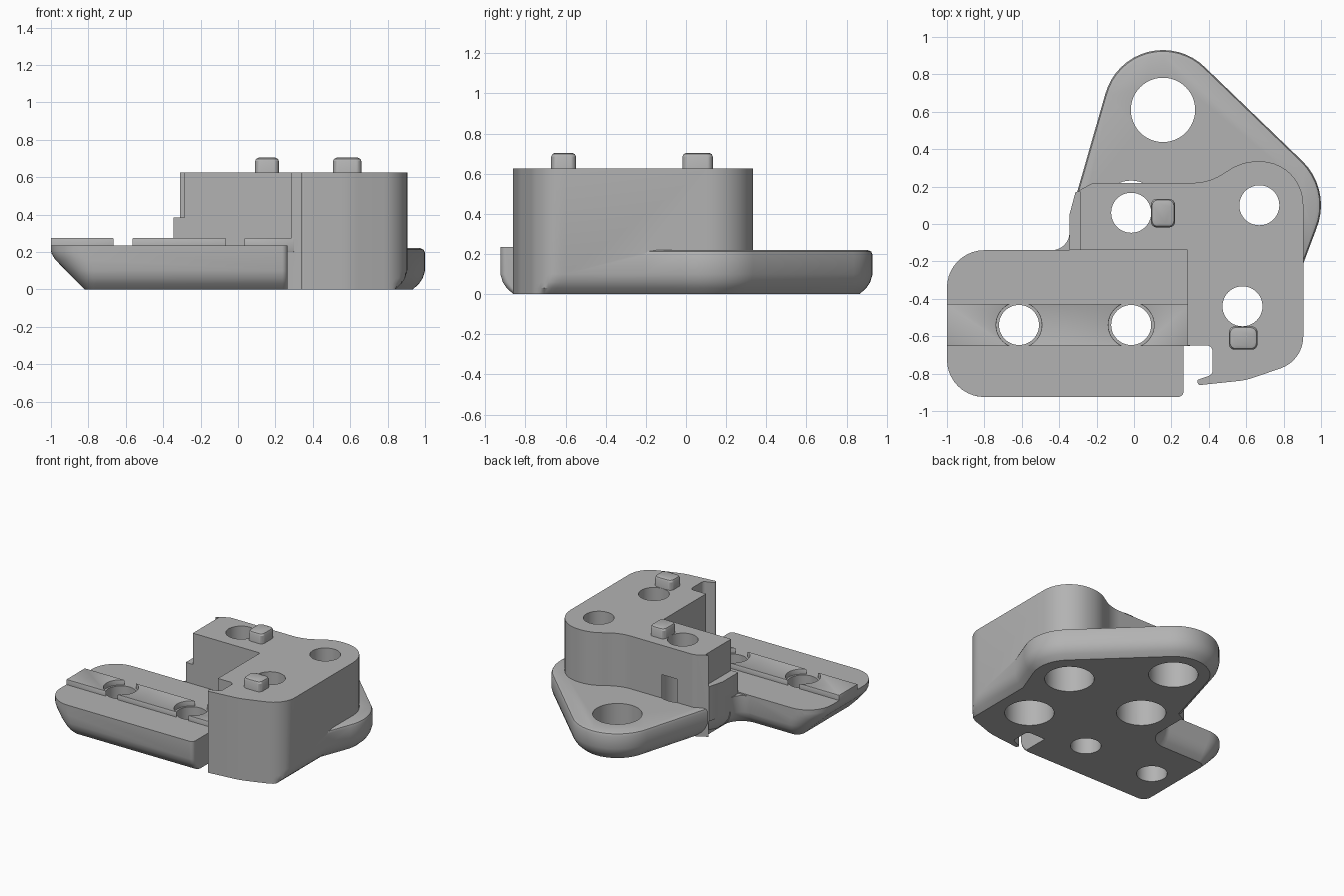
import bpy, bmesh, math
from mathutils import Vector

cube = bpy.data.objects.get("Cube")
if cube:
    bpy.data.objects.remove(cube, do_unlink=True)

grey = bpy.data.materials.new("plain_grey")
grey.use_nodes = True
grey.diffuse_color = (0.45, 0.45, 0.45, 1)
grey.node_tree.nodes["Principled BSDF"].inputs["Base Color"].default_value = grey.diffuse_color

# (height, inset) steps of the rounded lower edge
LOWER = [(0, 0.065), (0.03, 0.032), (0.06, 0.012), (0.1, 0)]


def make(name, bm):
    bmesh.ops.recalc_face_normals(bm, faces=bm.faces[:])
    mesh = bpy.data.meshes.new(name)
    bm.to_mesh(mesh)
    bm.free()
    mesh.materials.append(grey)
    obj = bpy.data.objects.new(name, mesh)
    bpy.context.collection.objects.link(obj)
    return obj


def apply(obj, mod):
    bpy.ops.object.select_all(action='DESELECT')
    bpy.context.view_layer.objects.active = obj
    obj.select_set(True)
    bpy.ops.object.modifier_apply(modifier=mod.name)


def combine(obj, other, operation):
    mod = obj.modifiers.new("combine", 'BOOLEAN')
    mod.operation, mod.solver, mod.object = operation, 'EXACT', other
    apply(obj, mod)
    bpy.data.objects.remove(other, do_unlink=True)


def bevel(obj, width, segments=3):
    mod = obj.modifiers.new("bevel", 'BEVEL')
    mod.width, mod.segments = width, segments
    mod.limit_method, mod.angle_limit = 'ANGLE', math.radians(50)
    apply(obj, mod)


def smooth(obj):
    bpy.ops.object.select_all(action='DESELECT')
    bpy.context.view_layer.objects.active = obj
    obj.select_set(True)
    bpy.ops.object.shade_smooth_by_angle(angle=math.radians(30))


def rounded(corners, steps=10):
    """Outline through (x, y, radius) corners, each turned into an arc."""
    pts = []
    for i, (x, y, r) in enumerate(corners):
        p = Vector((x, y))
        if r == 0:
            pts.append(p)
            continue
        a = (Vector(corners[i - 1][:2]) - p).normalized()
        b = (Vector(corners[(i + 1) % len(corners)][:2]) - p).normalized()
        half = a.angle(b) / 2
        centre = p + (a + b).normalized() * (r / math.sin(half))
        start = p + a * (r / math.tan(half)) - centre
        end = p + b * (r / math.tan(half)) - centre
        turn = start.angle_signed(end)
        for k in range(steps + 1):
            t = -turn * k / steps
            c, s = math.cos(t), math.sin(t)
            pts.append(centre + Vector((start.x * c - start.y * s, start.x * s + start.y * c)))
    return pts


def loft(name, layers):
    """Solid through (z, outline) layers with equal point counts."""
    bm = bmesh.new()
    rings = [[bm.verts.new((p[0], p[1], z)) for p in pts] for z, pts in layers]
    for lo, hi in zip(rings, rings[1:]):
        for i in range(len(lo)):
            bm.faces.new((lo[i - 1], lo[i], hi[i], hi[i - 1]))
    bm.faces.new(rings[0][::-1])
    bm.faces.new(rings[-1])
    return make(name, bm)


def hull(name, layers):
    """Convex solid around (z, outline) layers."""
    bm = bmesh.new()
    for z, pts in layers:
        for p in pts:
            bm.verts.new((p[0], p[1], z))
    res = bmesh.ops.convex_hull(bm, input=bm.verts[:])
    spare = {v for v in res["geom_interior"] + res["geom_unused"]
             if isinstance(v, bmesh.types.BMVert)}
    bmesh.ops.delete(bm, geom=list(spare), context='VERTS')
    bmesh.ops.dissolve_limit(bm, angle_limit=0.005, verts=bm.verts[:], edges=bm.edges[:])
    return make(name, bm)


def box(name, x0, x1, y0, y1, z0, z1):
    pts = [(x0, y0), (x1, y0), (x1, y1), (x0, y1)]
    return loft(name, [(z0, pts), (z1, pts)])


def circle(x, y, r, n=48):
    return [(x + r * math.cos(math.tau * k / n), y + r * math.sin(math.tau * k / n))
            for k in range(n)]


def drill(obj, x, y, r, z0=-0.1, z1=1):
    pts = circle(x, y, r)
    combine(obj, loft("drill", [(z0, pts), (z1, pts)]), 'DIFFERENCE')


# Tall block with the thin front hook; its right flank is rounded underneath
outline = rounded([
    (-0.285, -0.14, 0), (0.285, -0.14, 0), (0.285, -0.65, 0), (0.42, -0.65, 0.03),
    (0.42, -0.805, 0.03), (0.335, -0.835, 0.012), (0.345, -0.862, 0.012),
    (0.6, -0.835, 0.4), (0.905, -0.73, 0.18), (0.905, 0.335, 0.23),
    (0.58, 0.335, 0.28), (0.4, 0.22, 0.3), (-0.22, 0.22, 0.08),
    (-0.31, 0.17, 0), (-0.285, 0.17, 0)])
layers = [(z, [(min(p.x, 0.905 - d), p.y) for p in outline]) for z, d in LOWER]
body = loft("mount_body", layers + [(0.625, outline)])


# Low foot with a long slope on its outer end
def foot_ring(z, slope, d, r):
    x0, y0, y1 = -1 + slope, -0.925 + d, -0.14 - d
    return z, rounded([(x0, y0, r), (0.265, y0, 0.03), (0.265, y1, 0.03), (x0, y1, r)])


foot = hull("foot", [
    foot_ring(0, 0.18, 0.065, 0.06), foot_ring(0.03, 0.15, 0.032, 0.09),
    foot_ring(0.06, 0.12, 0.012, 0.12), foot_ring(0.1, 0.08, 0, 0.15),
    foot_ring(0.16, 0.022, 0, 0.185), foot_ring(0.19, 0.004, 0, 0.195),
    foot_ring(0.205, 0, 0, 0.2), foot_ring(0.235, 0, 0, 0.2)])
combine(body, foot, 'UNION')
combine(body, box("web", -0.28, 0.5, -0.65, -0.13, 0, 0.235), 'UNION')

# Rear tab wrapped around four discs
discs = [(0.155, 0.61, 0.32), (0.67, 0.1, 0.33), (0.7, -0.18, 0.203), (-0.145, 0, 0.2)]
tab = hull("rear_tab", [
    (z, [p for x, y, r in discs for p in circle(x, y, r - d)])
    for z, d in LOWER + [(0.195, 0), (0.212, 0.007), (0.22, 0.025)]])
combine(body, tab, 'UNION')

# Concave web between foot and tab
web = []
for z, d in LOWER + [(0.225, 0)]:
    arc = [(-0.44 + (0.095 + d) * math.cos(a), -0.045 - (0.095 + d) * math.sin(a))
           for a in [math.pi / 2 * k / 10 for k in range(11)]]
    web.append((z, arc + [(-0.44, -0.3), (-0.1, -0.3), (-0.1, -0.045)]))
combine(body, loft("corner_web", web), 'UNION')

# Side ledge below the notch
ledge = [(-0.345, -0.14), (-0.345, 0.05), (-0.313, 0.17), (-0.2, 0.17), (-0.2, -0.14)]
combine(body, loft("ledge", [(0.12, ledge), (0.385, ledge)]), 'UNION')

# Through holes, three of them widened from below
foot_holes = [(-0.615, -0.54), (-0.015, -0.54)]
block_holes = [(-0.015, 0.06), (0.67, 0.1), (0.58, -0.44)]
drill(body, 0.155, 0.61, 0.172)
for x, y in foot_holes + block_holes:
    drill(body, x, y, 0.107)
for x, y in block_holes:
    drill(body, x, y, 0.172, z1=0.4)
smooth(body)

# Raised rails on the foot, scooped around the holes
for name, x0, x1 in [("outer_rail", -1, -0.615), ("middle_rail", -0.615, -0.015),
                     ("inner_rail", -0.015, 0.3)]:
    rail = box(name, x0, x1, -0.652, -0.428, 0.2, 0.275)
    for x, y in foot_holes:
        if x in (x0, x1):
            drill(rail, x, y, 0.122)
    bevel(rail, 0.012, 2)
    smooth(rail)

# Locating pins on the block
for name, x, y, w, d in [("rear_pin", 0.155, 0.058, 0.064, 0.076),
                         ("front_pin", 0.584, -0.61, 0.076, 0.062)]:
    def ring(s):
        return rounded([(x - w + s, y - d + s, 0.03), (x + w - s, y - d + s, 0.03),
                        (x + w - s, y + d - s, 0.03), (x - w + s, y + d - s, 0.03)], 6)
    smooth(loft(name, [(0.6, ring(0)), (0.685, ring(0)), (0.698, ring(0.006)), (0.704, ring(0.02))]))
